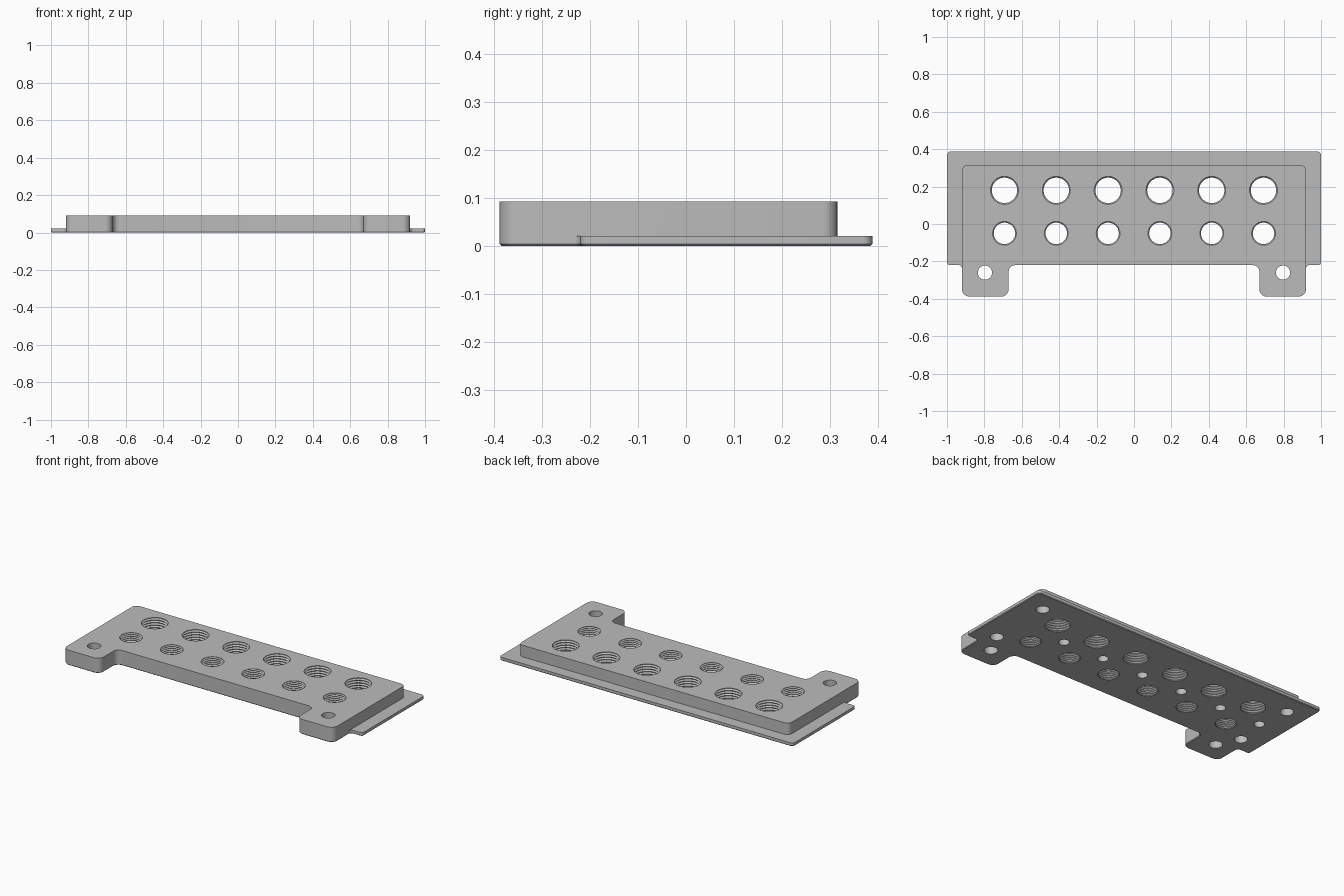
import bpy, bmesh, math
from mathutils import Vector

cube = bpy.data.objects.get("Cube")
if cube:
    bpy.data.objects.remove(cube, do_unlink=True)

HEIGHT, FLANGE = 0.092, 0.021

steel = bpy.data.materials.new("grey metal")
steel.use_nodes = True
grey = (0.5, 0.5, 0.5, 1)
steel.diffuse_color = grey
steel.node_tree.nodes["Principled BSDF"].inputs["Base Color"].default_value = grey


def make_object(name, bm):
    bmesh.ops.recalc_face_normals(bm, faces=bm.faces)
    mesh = bpy.data.meshes.new(name)
    bm.to_mesh(mesh)
    bm.free()
    mesh.materials.append(steel)
    obj = bpy.data.objects.new(name, mesh)
    bpy.context.collection.objects.link(obj)
    return obj


def rounded(corners, steps=6):
    """Outline with each (x, y, radius) right-angle corner rounded."""
    points = []
    for i, (x, y, r) in enumerate(corners):
        p = Vector((x, y))
        a = (Vector(corners[i - 1][:2]) - p).normalized() * r
        b = (Vector(corners[(i + 1) % len(corners)][:2]) - p).normalized() * r
        for k in range(steps + 1):
            t = math.pi / 2 * k / steps
            points.append(p + a * (1 - math.sin(t)) + b * (1 - math.cos(t)))
    return points


def prism(name, half, z0, z1, chamfer=0):
    """Extrude an outline mirrored across x = 0."""
    corners = half + [(-x, y, r) for x, y, r in reversed(half)]
    bm = bmesh.new()
    base = bm.faces.new([bm.verts.new((*p, z0)) for p in rounded(corners)])
    top = bmesh.ops.extrude_face_region(bm, geom=[base], use_keep_orig=True)
    verts = [v for v in top["geom"] if isinstance(v, bmesh.types.BMVert)]
    bmesh.ops.translate(bm, verts=verts, vec=(0, 0, z1 - z0))
    bmesh.ops.recalc_face_normals(bm, faces=bm.faces)
    if chamfer:
        edges = [e for e in bm.edges if all(v.co.z < z0 + 0.001 for v in e.verts)]
        bmesh.ops.bevel(bm, geom=edges, offset=chamfer, segments=1, affect='EDGES')
    return make_object(name, bm)


def lathe(bm, x, y, profile, sides=32):
    """Closed solid of revolution from (radius, z) pairs."""
    rings = []
    for r, z in profile:
        rings.append([bm.verts.new((x + r * math.cos(math.tau * k / sides),
                                    y + r * math.sin(math.tau * k / sides), z))
                      for k in range(sides)])
    for low, high in zip(rings, rings[1:]):
        for k in range(sides):
            n = (k + 1) % sides
            bm.faces.new((low[k], low[n], high[n], high[k]))
    bm.faces.new(rings[0][::-1])
    bm.faces.new(rings[-1])


def thread(radius, depth, turns):
    """Profile of a threaded through hole."""
    profile = [(radius, -0.01)]
    pitch = HEIGHT / turns
    for k in range(turns):
        z = pitch * (k + 0.25)
        profile += [(radius - depth, z), (radius + depth, z + pitch / 2)]
    return profile + [(radius, HEIGHT + 0.01)]


def boolean(target, tool, operation):
    mod = target.modifiers.new(operation.title(), 'BOOLEAN')
    mod.operation, mod.object, mod.solver = operation, tool, 'EXACT'
    bpy.context.view_layer.objects.active = target
    bpy.ops.object.modifier_apply(modifier=mod.name)
    bpy.data.objects.remove(tool, do_unlink=True)


# Thin base flange and the thick block, both with two front mounting ears
ear = [(0.67, -0.22, 0.035), (0.67, -0.388, 0.04), (0.92, -0.388, 0.04)]
plate = prism("tapped_mounting_plate",
              ear + [(0.92, -0.22, 0.018), (1, -0.22, 0.015), (1, 0.388, 0.02)],
              0, FLANGE, 0.004)
block = prism("raised_block", ear + [(0.92, 0.315, 0.03)], 0.01, HEIGHT)
boolean(plate, block, 'UNION')

# Two rows of threaded holes, with a blind pin hole beside each pair
holes = bmesh.new()
for i in range(6):
    x = (i - 2.5) * 0.277
    lathe(holes, x, 0.18, thread(0.072, 0.004, 6))
    lathe(holes, x, -0.05, thread(0.061, 0.0035, 8))
    lathe(holes, x - 0.144, 0.062, [(0.03, -0.01), (0.03, 0.06)], 24)

# Ear through holes and blind corner holes on the underside
for side in (-1, 1):
    lathe(holes, side * 0.797, -0.26, [(0.038, -0.01), (0.038, HEIGHT + 0.01)])
    for y in (0.26, -0.128):
        lathe(holes, side * 0.866, y, [(0.037, -0.01), (0.037, 0.06)], 24)
cutter = make_object("hole_cutter", holes)
cutter.hide_render = True
boolean(plate, cutter, 'DIFFERENCE')

bpy.ops.object.select_all(action='DESELECT')
plate.select_set(True)
bpy.context.view_layer.objects.active = plate
bpy.ops.object.shade_smooth_by_angle(angle=math.radians(30))
